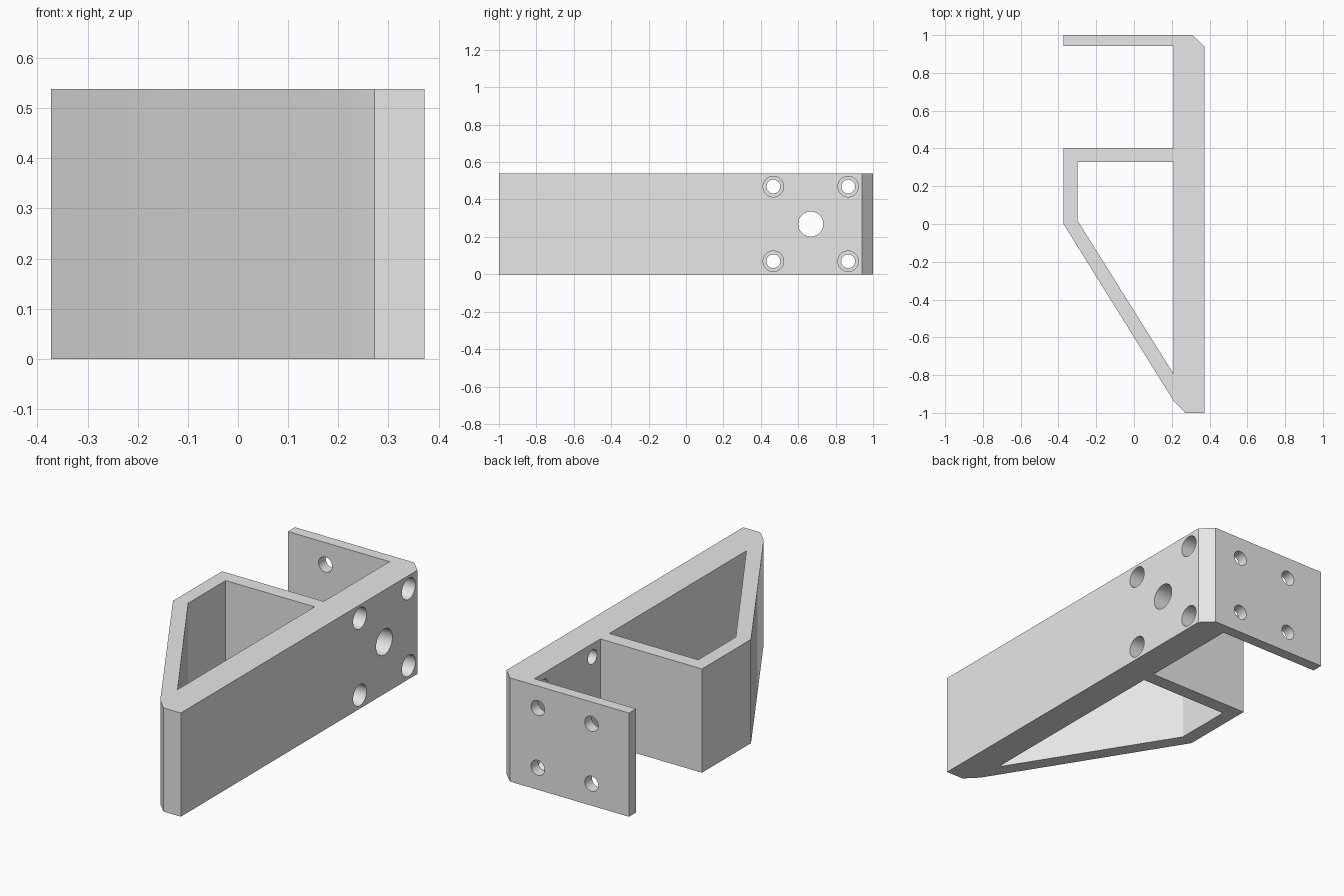
import bpy, bmesh, math
from mathutils import Matrix

if "Cube" in bpy.data.objects:
    bpy.data.objects.remove(bpy.data.objects["Cube"])

H = 0.538  # height of the bracket

grey = bpy.data.materials.new("plain grey")
grey.diffuse_color = (0.8, 0.8, 0.8, 1)
grey.use_nodes = True
grey.node_tree.nodes["Principled BSDF"].inputs["Base Color"].default_value = grey.diffuse_color


def make_object(name, bm):
    bmesh.ops.recalc_face_normals(bm, faces=bm.faces)
    mesh = bpy.data.meshes.new(name)
    bm.to_mesh(mesh)
    bm.free()
    mesh.materials.append(grey)
    obj = bpy.data.objects.new(name, mesh)
    bpy.context.collection.objects.link(obj)
    return obj


def prism(name, outline, z0, z1):
    """Extrude a plan outline from z0 to z1."""
    bm = bmesh.new()
    face = bm.faces.new([bm.verts.new((x, y, z0)) for x, y in outline])
    new = bmesh.ops.extrude_face_region(bm, geom=[face])["geom"]
    bmesh.ops.translate(bm, vec=(0, 0, z1 - z0),
                        verts=[v for v in new if isinstance(v, bmesh.types.BMVert)])
    return make_object(name, bm)


def drill(name, centre, radius, length, axis):
    """Round cutter along the x or y axis."""
    turn = Matrix.Rotation(math.pi / 2, 4, "Y" if axis == "x" else "X")
    bm = bmesh.new()
    bmesh.ops.create_cone(bm, cap_ends=True, segments=40, radius1=radius,
                          radius2=radius, depth=length,
                          matrix=Matrix.Translation(centre) @ turn)
    return make_object(name, bm)


# Bracket body: long plate, rear flange, divider and slanted brace
bracket = prism("bracket", [
    (0.372, -1), (0.372, 0.94), (0.31, 1), (-0.373, 1), (-0.373, 0.942),
    (0.21, 0.942), (0.21, 0.402), (-0.373, 0.402), (-0.373, 0),
    (0.21, -0.937), (0.272, -1)], 0, H)

# Pocket between the plate, divider and brace
cutters = [prism("pocket_cutter", [
    (0.21, 0.328), (-0.30, 0.328), (-0.30, 0.02), (0.21, -0.795)], -0.1, H + 0.1)]

# Counterbored corner holes and the central hole in the plate
for y in (0.467, 0.867):
    for z in (0.07, 0.469):
        cutters.append(drill("bolt_hole_cutter", (0.29, y, z), 0.037, 0.3, "x"))
        cutters.append(drill("counterbore_cutter", (0.392, y, z), 0.055, 0.2, "x"))
cutters.append(drill("centre_hole_cutter", (0.29, 0.667, H / 2), 0.067, 0.3, "x"))

# Four holes in the rear flange
for x in (-0.158, 0.15):
    for z in (0.114, 0.424):
        cutters.append(drill("flange_hole_cutter", (x, 0.97, z), 0.039, 0.2, "y"))

# Cut everything out of the body, then drop the cutters
for cutter in cutters:
    cutter.hide_render = True
    mod = bracket.modifiers.new("cut", "BOOLEAN")
    mod.operation = "DIFFERENCE"
    mod.solver = "EXACT"
    mod.object = cutter
    bpy.context.view_layer.objects.active = bracket
    bpy.ops.object.modifier_apply(modifier=mod.name)
for cutter in cutters:
    bpy.data.objects.remove(cutter)

# Smooth hole walls, sharp edges elsewhere
bracket.select_set(True)
bpy.ops.object.shade_smooth_by_angle(angle=math.radians(25))
